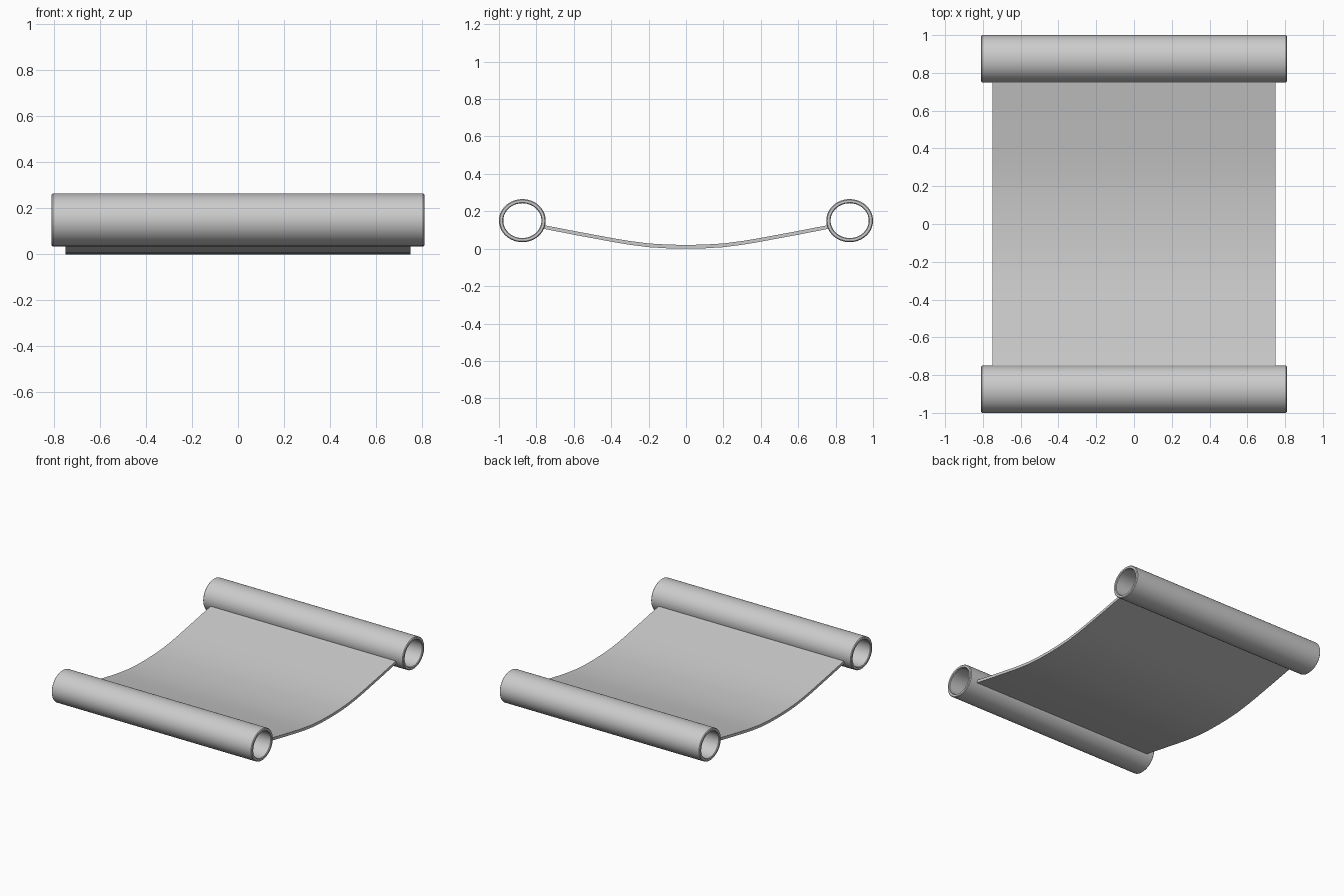
import bpy, bmesh
from math import cos, sin, pi, radians

if "Cube" in bpy.data.objects:
    bpy.data.objects.remove(bpy.data.objects["Cube"])


def finish(bm, name, angle=35):
    bmesh.ops.recalc_face_normals(bm, faces=bm.faces)
    mesh = bpy.data.meshes.new(name)
    bm.to_mesh(mesh)
    bm.free()
    obj = bpy.data.objects.new(name, mesh)
    bpy.context.collection.objects.link(obj)
    bpy.ops.object.select_all(action='DESELECT')
    obj.select_set(True)
    bpy.context.view_layer.objects.active = obj
    bpy.ops.object.shade_smooth_by_angle(angle=radians(angle))
    return obj


def tube(name, y, z, sides=64):
    # closed wall section: (x, y radius, z radius), with softened rims
    section = [(-0.805, 0.125, 0.115), (0.805, 0.125, 0.115), (0.81, 0.120, 0.110),
               (0.81, 0.106, 0.097), (0.805, 0.102, 0.093),
               (-0.805, 0.102, 0.093), (-0.81, 0.106, 0.097), (-0.81, 0.120, 0.110)]
    bm = bmesh.new()
    rings = []
    for x, ry, rz in section:
        rings.append([bm.verts.new((x, y + ry * cos(2 * pi * i / sides),
                                    z + rz * sin(2 * pi * i / sides))) for i in range(sides)])
    for k, a in enumerate(rings):
        b = rings[(k + 1) % len(rings)]
        for i in range(sides):
            j = (i + 1) % sides
            bm.faces.new((a[i], a[j], b[j], b[i]))
    return finish(bm, name)


# End tubes, open through their length
for name, side in (("front_roller", -1), ("back_roller", 1)):
    tube(name, side * 0.875, 0.15)

# Sagging sheet hung between the tubes
half = [(0.10, 0.002), (0.20, 0.008), (0.30, 0.021), (0.38, 0.034), (0.58, 0.071), (0.765, 0.107)]
profile = [(-y, z) for y, z in reversed(half)] + [(0, 0)] + half
bm = bmesh.new()
rows = [[bm.verts.new((x, y, z + dz)) for x, dz in
         ((-0.75, 0), (0.75, 0), (0.75, 0.02), (-0.75, 0.02))] for y, z in profile]
for a, b in zip(rows, rows[1:]):
    for i in range(4):
        j = (i + 1) % 4
        bm.faces.new((a[i], a[j], b[j], b[i]))
bm.faces.new(rows[0])
bm.faces.new(rows[-1])
finish(bm, "hanging_sheet")
